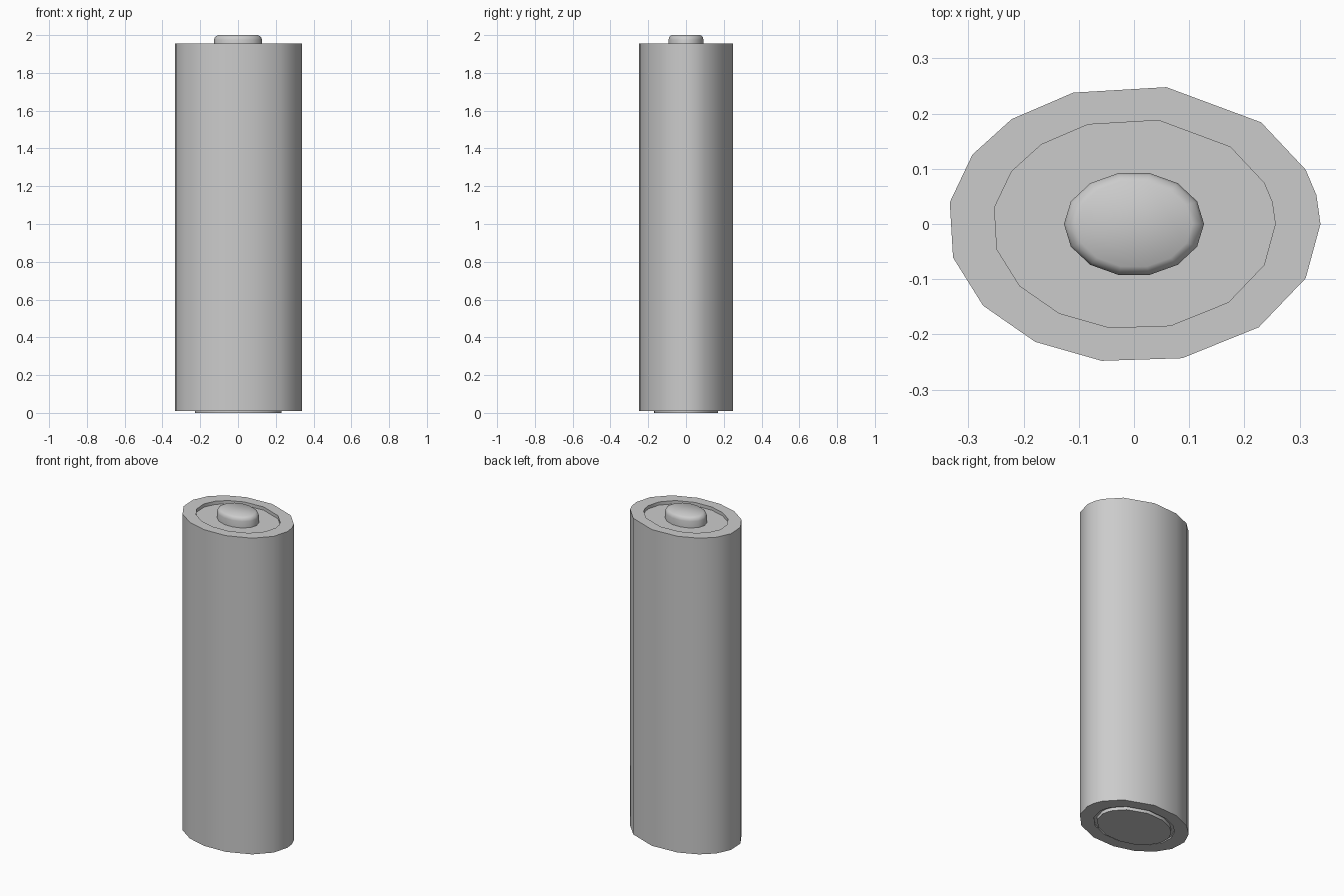
import bpy
import math

cube = bpy.data.objects.get("Cube")
if cube:
    bpy.data.objects.remove(cube, do_unlink=True)

grey = bpy.data.materials.new("plain_grey")
grey.use_nodes = True
grey.diffuse_color = (0.6, 0.6, 0.6, 1)
grey.node_tree.nodes["Principled BSDF"].inputs["Base Color"].default_value = (0.6, 0.6, 0.6, 1)

# Uneven facet corners of the flattened can, in degrees around the oval
CAN_ANGLES = [0, 12, 23, 47, 80, 109, 131, 150, 171, 194, 216, 238, 260, 285, 312, 337]
EVEN_ANGLES = [i * 360 / 14 for i in range(14)]
OVAL = 0.745  # depth of the oval relative to its width


def loft(name, angles, profile, centre_x=0.0, smooth=35):
    """Oval solid through (half width, height) rings, bottom to top, capped at both ends."""
    n = len(angles)
    verts, faces = [], []
    for width, z in profile:
        for a in map(math.radians, angles):
            verts.append((centre_x + width * math.cos(a), width * OVAL * math.sin(a), z))
    for r in range(len(profile) - 1):
        for i in range(n):
            j = (i + 1) % n
            faces.append((r * n + i, r * n + j, (r + 1) * n + j, (r + 1) * n + i))
    faces.append(tuple(reversed(range(n))))
    faces.append(tuple(range((len(profile) - 1) * n, len(profile) * n)))
    mesh = bpy.data.meshes.new(name)
    mesh.from_pydata(verts, [], faces)
    mesh.materials.append(grey)
    obj = bpy.data.objects.new(name, mesh)
    bpy.context.collection.objects.link(obj)
    bpy.ops.object.select_all(action='DESELECT')
    obj.select_set(True)
    bpy.context.view_layer.objects.active = obj
    bpy.ops.object.shade_smooth_by_angle(angle=math.radians(smooth))
    return obj


# Can with a shallow recess in each end
loft("can_body", CAN_ANGLES, [
    (0.25, 0.02), (0.25, 0.01), (0.338, 0.01),
    (0.338, 1.955), (0.256, 1.955), (0.256, 1.935)])

# Raised contact nub with a bevelled rim
loft("top_contact", EVEN_ANGLES, [
    (0.127, 1.93), (0.127, 1.975), (0.122, 1.99), (0.106, 2.0)], smooth=50)

# Flat contact plate on the underside
loft("bottom_contact", CAN_ANGLES, [(0.23, 0.0), (0.23, 0.025)])
